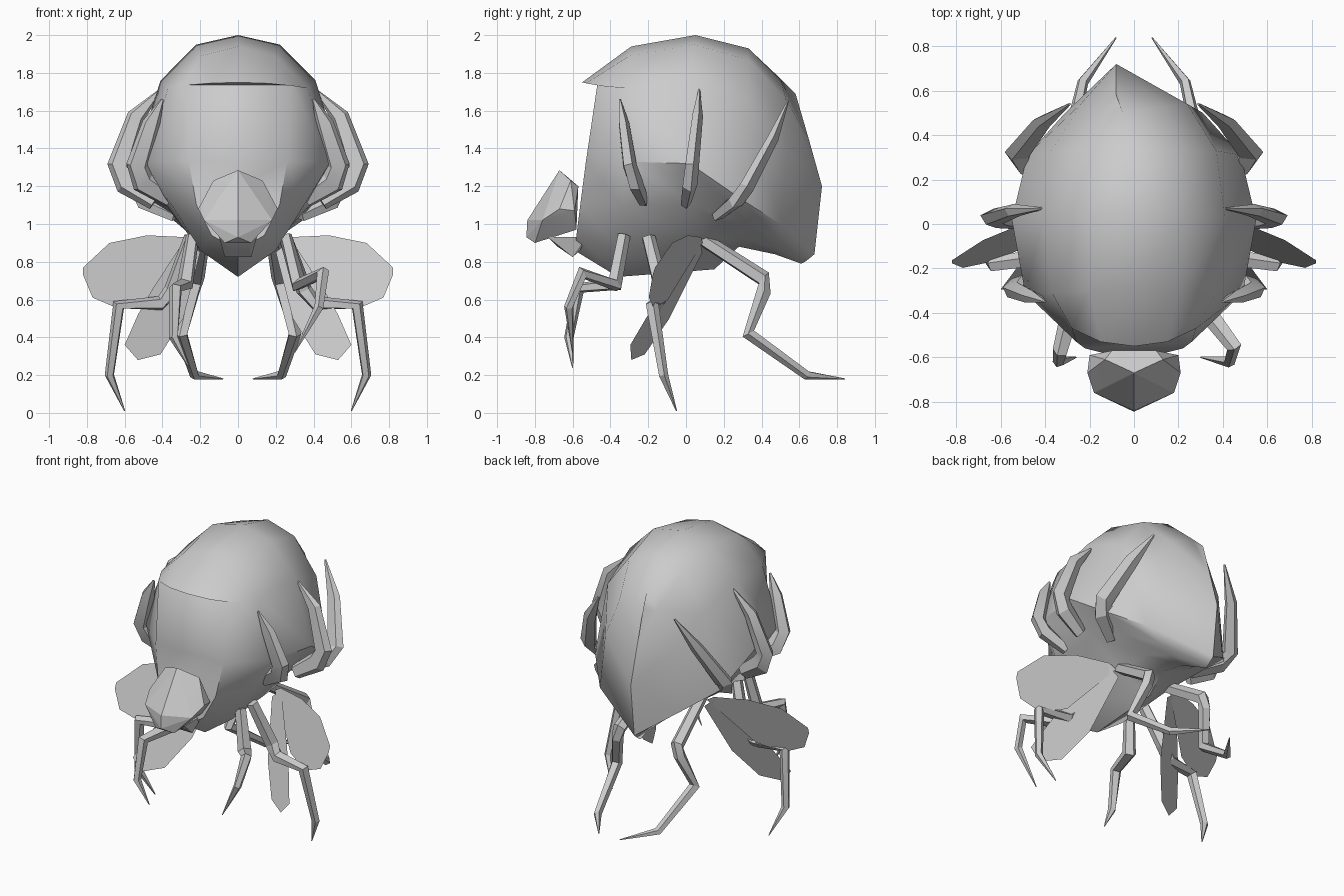
import bpy, bmesh, math
from mathutils import Vector

if "Cube" in bpy.data.objects:
    bpy.data.objects.remove(bpy.data.objects["Cube"])

grey = bpy.data.materials.new("pale_grey")
grey.diffuse_color = (0.6, 0.6, 0.6, 1)
grey.use_nodes = True
grey.node_tree.nodes["Principled BSDF"].inputs["Base Color"].default_value = grey.diffuse_color


def finish(name, bm, angle=None):
    bmesh.ops.remove_doubles(bm, verts=bm.verts, dist=0.0005)
    bmesh.ops.recalc_face_normals(bm, faces=bm.faces)
    me = bpy.data.meshes.new(name)
    bm.to_mesh(me)
    bm.free()
    ob = bpy.data.objects.new(name, me)
    bpy.context.collection.objects.link(ob)
    me.materials.append(grey)
    if angle:
        bpy.ops.object.select_all(action='DESELECT')
        ob.select_set(True)
        bpy.context.view_layer.objects.active = ob
        bpy.ops.object.shade_smooth_by_angle(angle=math.radians(angle))
    return ob


def limb(name, path, radii, side=1, sides=5, flat=1.0):
    """Tapered faceted tube along a path, mirrored when side is -1."""
    pts = [Vector((x * side, y, z)) for x, y, z in path]
    bm = bmesh.new()
    rows, u = [], Vector((0, 1, 0))
    for i, p in enumerate(pts):
        t = (pts[min(i + 1, len(pts) - 1)] - pts[max(i - 1, 0)]).normalized()
        u = (u - t * u.dot(t)).normalized()
        v = t.cross(u)
        angles = [math.tau * k / sides for k in range(sides)]
        rows.append([bm.verts.new(p + radii[i] * (u * math.cos(a) * flat + v * math.sin(a)))
                     for a in angles])
    for a, b in zip(rows, rows[1:]):
        for i in range(sides):
            j = (i + 1) % sides
            bm.faces.new((a[i], a[j], b[j], b[i]))
    bm.faces.new(rows[0])
    bm.faces.new(rows[-1][::-1])
    return finish(name, bm, 20)


def hull(name, half):
    """Faceted convex block from mirrored points."""
    bm = bmesh.new()
    for x, y, z in half:
        for s in ((1, -1) if x else (1,)):
            bm.verts.new((x * s, y, z))
    out = bmesh.ops.convex_hull(bm, input=bm.verts)
    bmesh.ops.delete(bm, geom=out["geom_interior"], context='VERTS')
    return finish(name, bm, 12)


# Shell and belly: half sections from crown to keel, front to back
sections = [
    [(0, -.55, 1.75), (.15, -.53, 1.745), (.28, -.47, 1.735), (.26, -.53, 1.33),
     (.22, -.56, 1.1), (.14, -.58, .94), (0, -.59, .86)],
    [(0, -.29, 1.94), (.2, -.3, 1.89), (.37, -.31, 1.72), (.49, -.31, 1.33),
     (.35, -.34, 1.1), (.2, -.36, .86), (0, -.36, .72)],
    [(0, .05, 2.0), (.22, .04, 1.95), (.41, .03, 1.76), (.55, .02, 1.32),
     (.38, .04, 1.1), (.2, .1, .9), (0, .15, .76)],
    [(0, .33, 1.93), (.2, .33, 1.87), (.37, .33, 1.64), (.48, .31, 1.12),
     (.33, .31, 1.01), (.16, .3, .93), (0, .28, .88)],
    [(-.05, .5, 1.77), (.14, .53, 1.66), (.24, .54, 1.4), (.31, .5, 1.0),
     (.2, .49, .92), (.1, .48, .87), (0, .47, .84)],
]
tail = [(.58, 1.69), (.65, 1.45), (.72, 1.2), (.68, .84), (.65, .815), (.63, .8), (.61, .79)]
sections.append([(-.08, y, z) for y, z in tail])
bm = bmesh.new()
rows = []
for i, s in enumerate(sections):
    mirrored = [(-x if i < 5 else x, y, z) for x, y, z in s[-2:0:-1]]
    rows.append([bm.verts.new(p) for p in s + mirrored])
for a, b in zip(rows, rows[1:]):
    for i in range(12):
        j = (i + 1) % 12
        bm.faces.new((a[i], a[j], b[j], b[i]))
front = rows[0]                      # front plate as strips from side to side
bm.faces.new((front[0], front[1], front[11]))
for i in range(1, 5):
    bm.faces.new((front[i], front[i + 1], front[11 - i], front[12 - i]))
bm.faces.new((front[5], front[6], front[7]))
finish("body_shell", bm, 51)

# Head and jaw
hull("head", [(0, -.67, 1.285), (.13, -.61, 1.23), (.1, -.57, 1.2), (.2, -.59, 1.07),
              (.21, -.67, 1.08), (.18, -.76, 1.02), (0, -.84, 1.02), (0, -.845, .93),
              (.07, -.8, .9), (.13, -.58, .97)])
hull("jaw", [(.1, -.73, .93), (.06, -.68, .88), (.07, -.6, .825), (.07, -.56, .86),
             (.1, -.53, .93)])

# Folded spines gripping the shell
spines = {
    "front_spine": [(.4, -.35, 1.66), (.46, -.33, 1.53), (.53, -.3, 1.31),
                    (.5, -.27, 1.22), (.36, -.23, 1.13)],
    "middle_spine": [(.41, .07, 1.71), (.54, .06, 1.57), (.63, .03, 1.31),
                     (.59, .02, 1.22), (.44, 0, 1.12)],
    "rear_spine": [(.29, .54, 1.65), (.41, .46, 1.45), (.52, .32, 1.19),
                   (.48, .27, 1.13), (.32, .17, 1.05)],
}
# Walking legs shared by both sides
legs = {
    "middle_leg": [(.25, -.2, .93), (.35, -.13, .65), (.41, -.15, .58), (.63, -.18, .57),
                   (.68, -.12, .2), (.6, -.05, .01)],
    "rear_leg": [(.18, .04, .95), (.22, .41, .71), (.24, .41, .64), (.3, .33, .42),
                 (.23, .64, .2), (.08, .84, .18)],
}
# Hanging wings: front outline plus the plane y = a + b*x + c*z
wings = {
    "upper_wing": ([(.22, .9), (.27, .93), (.48, .94), (.68, .9), (.82, .77), (.82, .73),
                    (.77, .61), (.63, .55), (.47, .6)], (-.123, -.35, .32)),
    "lower_wing": ([(.2, .85), (.28, .92), (.45, .66), (.53, .52), (.6, .36), (.53, .28),
                    (.41, .31), (.29, .5)], (-.128, -.5, .37)),
}
for side, tag in ((1, "right"), (-1, "left")):
    for name, path in spines.items():
        limb(f"{name}_{tag}", path, (.008, .05, .065, .07, .05), side, 5, .6)
    for name, path in legs.items():
        limb(f"{name}_{tag}", path, (.038, .044, .04, .036, .026, .003), side)
    for name, (outline, (a, b, c)) in wings.items():
        bm = bmesh.new()
        bm.faces.new([bm.verts.new((x * side, a + b * x + c * z, z)) for x, z in outline])
        finish(f"{name}_{tag}", bm)

# Front legs are posed differently on each side
front_radii = (.036, .046, .036, .026, .003)
limb("front_leg_right", [(.25, -.33, .94), (.32, -.38, .68), (.45, -.55, .74),
                         (.43, -.62, .56), (.3, -.6, .32)], front_radii)
limb("front_leg_left", [(.24, -.33, .94), (.28, -.38, .68), (.33, -.57, .66),
                        (.34, -.62, .4), (.26, -.6, .24)], front_radii, -1)
